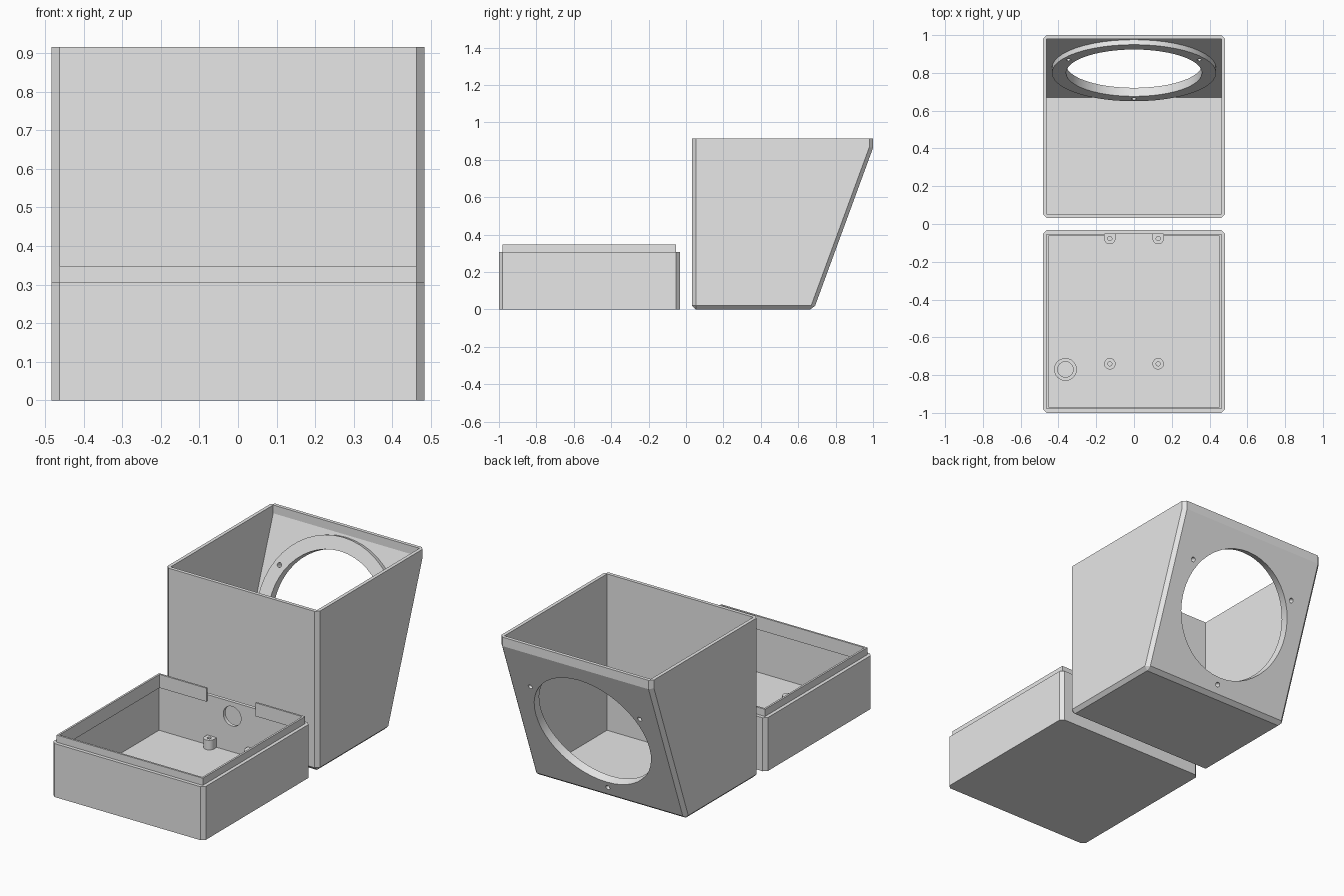
import bpy, bmesh, math
from mathutils import Vector

if "Cube" in bpy.data.objects:
    bpy.data.objects.remove(bpy.data.objects["Cube"])

grey = bpy.data.materials.new("grey plastic")
grey.diffuse_color = (0.8, 0.8, 0.8, 1)
grey.use_nodes = True
grey.node_tree.nodes["Principled BSDF"].inputs["Base Color"].default_value = grey.diffuse_color

W = 0.483               # half width of both shells
T = 0.02                # wall thickness and chamfer size
GAP = 0.033             # distance of each shell from the middle
TILT = math.radians(20.15)
SLOPE = math.tan(TILT)


def make(name, bm):
    bmesh.ops.recalc_face_normals(bm, faces=bm.faces)
    me = bpy.data.meshes.new(name)
    bm.to_mesh(me)
    bm.free()
    ob = bpy.data.objects.new(name, me)
    bpy.context.collection.objects.link(ob)
    me.materials.append(grey)
    return ob


def prism(name, profile, half, chamfer=None):
    """Extrude a y-z profile across x, chamfering edges picked by a rule."""
    bm = bmesh.new()
    face = bm.faces.new([bm.verts.new((-half, y, z)) for y, z in profile])
    ext = bmesh.ops.extrude_face_region(bm, geom=[face])
    new = [g for g in ext["geom"] if isinstance(g, bmesh.types.BMVert)]
    bmesh.ops.translate(bm, verts=new, vec=(2 * half, 0, 0))
    bmesh.ops.recalc_face_normals(bm, faces=bm.faces)
    if chamfer:
        edges = [e for e in bm.edges if chamfer(*[v.co for v in e.verts])]
        bmesh.ops.bevel(bm, geom=edges, offset=T, offset_type='OFFSET',
                        segments=1, profile=0.5, affect='EDGES')
    return make(name, bm)


def box(name, x0, x1, y0, y1, z0, z1, chamfer=None):
    ob = prism(name, [(y0, z0), (y1, z0), (y1, z1), (y0, z1)], (x1 - x0) / 2, chamfer)
    for v in ob.data.vertices:
        v.co.x += (x0 + x1) / 2
    return ob


def cylinder(name, centre, radius, length, angle=0.0):
    bm = bmesh.new()
    bmesh.ops.create_cone(bm, cap_ends=True, segments=48, radius1=radius,
                          radius2=radius, depth=length)
    ob = make(name, bm)
    ob.location = centre
    ob.rotation_euler.x = angle
    return ob


def combine(ob, other, operation='DIFFERENCE'):
    mod = ob.modifiers.new("cut", 'BOOLEAN')
    mod.object, mod.operation, mod.solver = other, operation, 'EXACT'
    bpy.context.view_layer.objects.active = ob
    bpy.ops.object.modifier_apply(modifier=mod.name)
    bpy.data.objects.remove(other)


def tube(name, x, y, radius, bore, top, to_wall=False):
    """Hollow stand on the tray floor, optionally joined to the back wall."""
    z0 = T - 0.005
    ob = cylinder(name, (x, y, (z0 + top) / 2), radius, top - z0)
    if to_wall:
        combine(ob, box("web", x - radius, x + radius, y, -GAP - T + 0.002, z0, top), 'UNION')
    combine(ob, cylinder("bore", (x, y, T + 0.1), bore, 0.2))
    return ob


# Speaker housing: wedge shell open at the top
H = 0.915
y_low = 0.683           # foot of the sloping back
knee = (1.0 - y_low) / SLOPE
housing = prism(
    "speaker_housing",
    [(GAP, 0), (y_low, 0), (1.0, knee), (1.0, H), (GAP, H)], W,
    lambda a, b: not (a.z > H - 0.01 and b.z > H - 0.01)
    and not (abs(a.z - knee) < 0.001 and abs(b.z - knee) < 0.001))
y_in = y_low - T / math.cos(TILT)
combine(housing, prism(
    "housing_cavity",
    [(GAP + T, T), (y_in + SLOPE * T, T), (1 - T, (1 - T - y_in) / SLOPE),
     (1 - T, H + 0.1), (GAP + T, H + 0.1)], W - T))

# Speaker mounting ring, opening and screw holes on the sloping back
outward = Vector((0, math.cos(TILT), -math.sin(TILT)))
up = Vector((0, math.sin(TILT), math.cos(TILT)))
centre = Vector((0, y_low + SLOPE * 0.441, 0.441))
lean = -math.pi / 2 - TILT
combine(housing, cylinder("mounting_ring", centre - outward * 0.03, 0.435, 0.036, lean), 'UNION')
combine(housing, cylinder("speaker_opening", centre, 0.36, 0.3, lean))
for deg in (30, 150, 270):
    a = math.radians(deg)
    p = centre + Vector((0.4 * math.cos(a), 0, 0)) + up * 0.4 * math.sin(a)
    combine(housing, cylinder("screw_hole", p, 0.013, 0.2, lean))

# Base tray: open box with chamfered upright edges
TH = 0.306
tray = box("base_tray", -W, W, -1, -GAP, 0, TH,
           lambda a, b: abs(a.z - b.z) > 0.1)
combine(tray, box("tray_cavity", -W + T, W - T, -1 + T, -GAP - T, T, TH + 0.1))
combine(tray, cylinder("cable_hole", (0, -GAP, 0.224), 0.056, 0.2, math.pi / 2))

# Locating lip inside the tray rim, with a gap in the middle of the back
LIP = 0.011
lip = box("tray_lip", -W + T, W - T, -1 + T, -GAP - T, 0.27, 0.347)
combine(lip, box("lip_cavity", -W + T + LIP, W - T - LIP,
                 -1 + T + LIP, -GAP - T - LIP, 0.2, 0.4))
combine(lip, box("lip_gap", -0.155, 0.155, -0.2, 0, 0.2, 0.4))

# Board posts and the round socket on the tray floor
for side, x in (("left", -0.128), ("right", 0.128)):
    tube("front_post_" + side, x, -0.74, 0.03, 0.011, 0.075)
    tube("back_post_" + side, x, -0.077, 0.03, 0.011, 0.075, True)
tube("round_socket", -0.363, -0.77, 0.06, 0.041, 0.07)

# Smooth the round surfaces, keep every corner sharp
for ob in bpy.context.scene.objects:
    ob.select_set(True)
    bpy.context.view_layer.objects.active = ob
bpy.ops.object.shade_smooth_by_angle(angle=math.radians(12))
